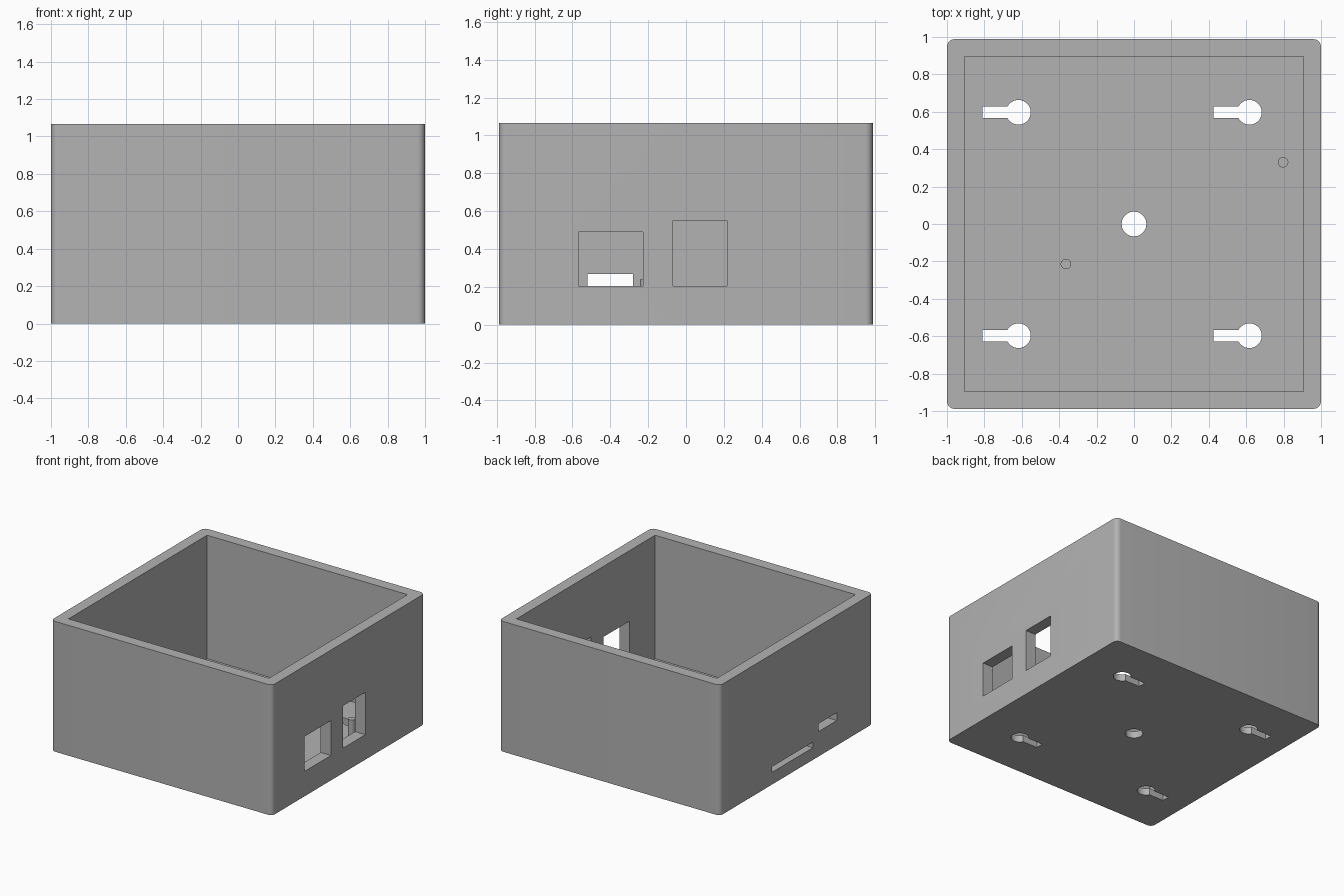
import bpy
import bmesh
from mathutils import Matrix, Vector

if "Cube" in bpy.data.objects:
    bpy.data.objects.remove(bpy.data.objects["Cube"], do_unlink=True)

HALF_X, HALF_Y, HEIGHT = 1.0, 0.988, 1.066
WALL, FLOOR, CORNER = 0.093, 0.056, 0.04

grey = bpy.data.materials.new("plain grey")
grey.use_nodes = True
colour = (0.45, 0.45, 0.45, 1)
grey.diffuse_color = colour
grey.node_tree.nodes["Principled BSDF"].inputs["Base Color"].default_value = colour


def make_object(name, bm):
    mesh = bpy.data.meshes.new(name)
    bm.to_mesh(mesh)
    bm.free()
    mesh.materials.append(grey)
    obj = bpy.data.objects.new(name, mesh)
    bpy.context.collection.objects.link(obj)
    return obj


def box(name, low, high, corner=0):
    low, high = Vector(low), Vector(high)
    bm = bmesh.new()
    bmesh.ops.create_cube(bm, size=1, matrix=Matrix.Translation((low + high) / 2)
                          @ Matrix.Diagonal((high - low).to_4d()))
    if corner:
        upright = [e for e in bm.edges
                   if abs(e.verts[0].co.z - e.verts[1].co.z) > 0.01]
        bmesh.ops.bevel(bm, geom=upright, offset=corner, segments=8,
                        profile=0.5, affect='EDGES')
    return make_object(name, bm)


def cylinder(name, x, y, radius, bottom, top):
    bm = bmesh.new()
    bmesh.ops.create_cone(bm, cap_ends=True, segments=40, radius1=radius,
                          radius2=radius, depth=top - bottom,
                          matrix=Matrix.Translation((x, y, (bottom + top) / 2)))
    return make_object(name, bm)


def activate(obj):
    bpy.ops.object.select_all(action='DESELECT')
    obj.select_set(True)
    bpy.context.view_layer.objects.active = obj


def cut(target, cutter):
    activate(target)
    mod = target.modifiers.new("cut", 'BOOLEAN')
    mod.operation = 'DIFFERENCE'
    mod.solver = 'EXACT'
    mod.object = cutter
    bpy.ops.object.modifier_apply(modifier=mod.name)
    bpy.data.objects.remove(cutter, do_unlink=True)


def smooth(obj):
    activate(obj)
    bpy.ops.object.shade_smooth_by_angle()


# Open-topped case with rounded outer corners and a square-cornered cavity
case = box("case", (-HALF_X, -HALF_Y, 0), (HALF_X, HALF_Y, HEIGHT), CORNER)
ix, iy = HALF_X - WALL, HALF_Y - WALL
cut(case, box("cavity", (-ix, -iy, FLOOR), (ix, iy, HEIGHT + 0.2)))

# Port openings through the side walls: side, y range, z range
openings = [
    (1, -0.567, -0.228, 0.204, 0.489),
    (1, -0.069, 0.218, 0.204, 0.55),
    (-1, -0.52, -0.281, 0.204, 0.268),
    (-1, -0.21, 0.315, 0.1, 0.145),
]
for side, y0, y1, z0, z1 in openings:
    xs = sorted((side * (ix - 0.05), side * (HALF_X + 0.05)))
    cut(case, box("port", (xs[0], y0, z0), (xs[1], y1, z1)))

# Keyhole hangers and the central hole in the floor
for x in (-0.618, 0.617):
    for y in (-0.597, 0.597):
        cut(case, cylinder("keyhole", x, y, 0.066, -0.05, FLOOR + 0.05))
        cut(case, box("keyhole_slot", (x - 0.193, y - 0.031, -0.06),
                      (x, y + 0.031, FLOOR + 0.06)))
cut(case, cylinder("cable_hole", 0, 0, 0.066, -0.05, FLOOR + 0.05))
smooth(case)

# Locating pins standing on the floor
for name, x, y in (("right_pin", 0.797, 0.33), ("left_pin", -0.364, -0.214)):
    smooth(cylinder(name, x, y, 0.028, FLOOR - 0.01, 0.239))
